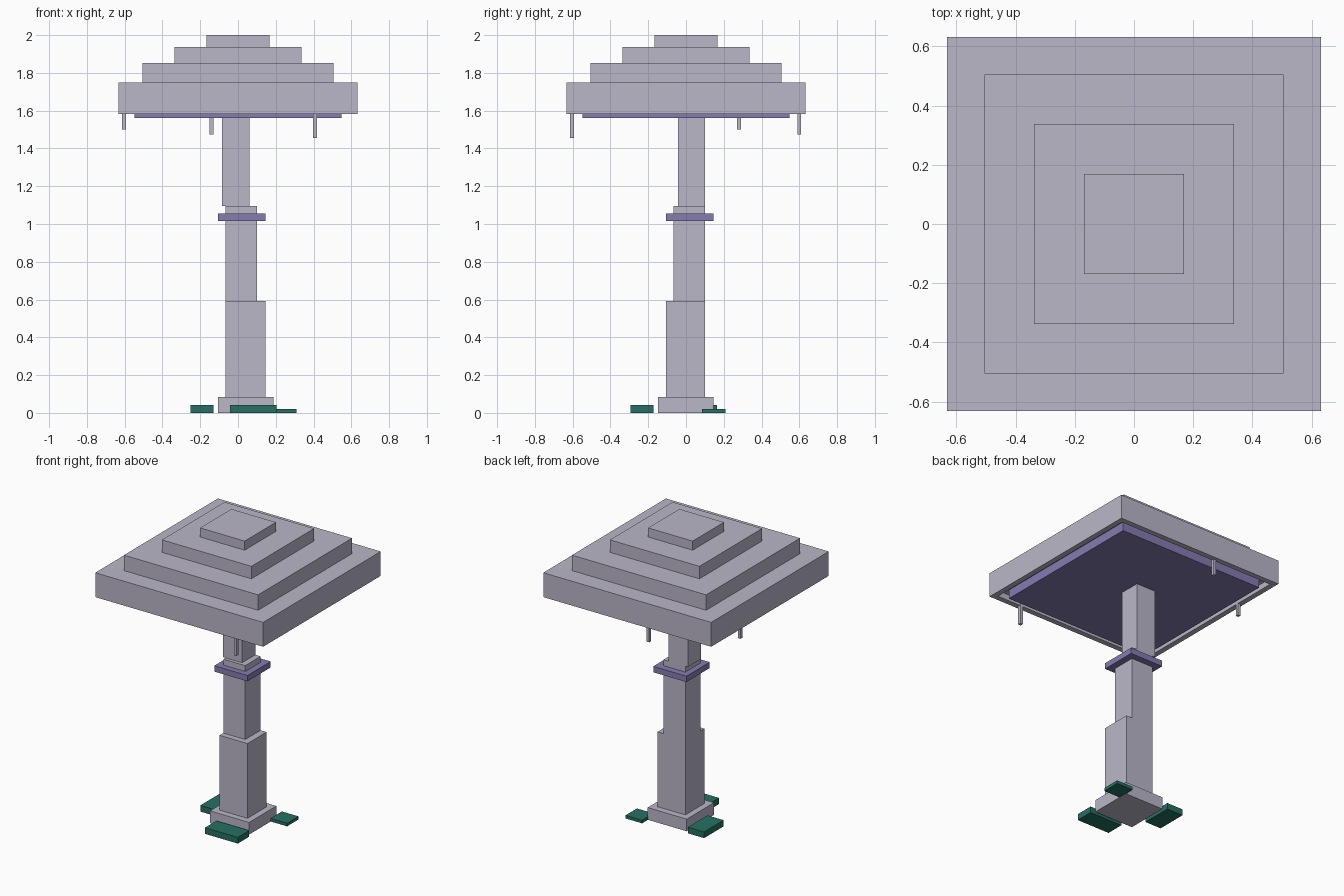
import bpy
import bmesh

default = bpy.data.objects.get("Cube")
if default:
    bpy.data.objects.remove(default, do_unlink=True)


def make_material(name, rgb):
    mat = bpy.data.materials.new(name)
    mat.use_nodes = True
    color = (*rgb, 1.0)
    mat.diffuse_color = color
    mat.node_tree.nodes["Principled BSDF"].inputs["Base Color"].default_value = color
    return mat


stone = make_material("pale lilac stone", (0.497, 0.474, 0.584))
purple = make_material("purple trim", (0.235, 0.202, 0.434))
green = make_material("deep green", (0.019, 0.162, 0.122))


def block(name, mat, x, y, z, recess=None):
    """Box from (min, max) ranges; recess = (rim width, depth) hollows the underside."""
    bm = bmesh.new()
    bmesh.ops.create_cube(bm, size=1)
    for v in bm.verts:
        v.co = [r[0] if c < 0 else r[1] for c, r in zip(v.co, (x, y, z))]
    if recess:
        bm.normal_update()
        bottom = min(bm.faces, key=lambda f: f.normal.z)
        bmesh.ops.inset_region(bm, faces=[bottom], thickness=recess[0])
        floor = bmesh.ops.extrude_discrete_faces(bm, faces=[bottom])["faces"][0]
        bmesh.ops.translate(bm, verts=floor.verts, vec=(0, 0, recess[1]))
    bmesh.ops.recalc_face_normals(bm, faces=bm.faces)
    mesh = bpy.data.meshes.new(name)
    bm.to_mesh(mesh)
    bm.free()
    mesh.materials.append(mat)
    obj = bpy.data.objects.new(name, mesh)
    bpy.context.collection.objects.link(obj)
    return obj


def square(half, center=0.0):
    return (center - half, center + half)


# Stem: slightly offset stacked blocks
narrow = (-0.065, 0.10)
collar = (-0.105, 0.145)
block("stem_base", stone, (-0.107, 0.187), (-0.148, 0.145), (0, 0.083))
block("lower_stem", stone, (-0.065, 0.145), (-0.105, 0.10), (0.083, 0.592))
block("middle_stem", stone, narrow, narrow, (0.592, 1.095))
block("stem_collar", purple, collar, collar, (1.015, 1.055))
block("upper_stem", stone, (-0.085, 0.06), (-0.042, 0.10), (1.095, 1.57))

# Stepped cap, the widest step hollow underneath
block("cap_rim", stone, square(0.632), square(0.632), (1.582, 1.748), recess=(0.052, 0.04))
for i, (half, z) in enumerate([(0.505, (1.748, 1.853)),
                               (0.337, (1.853, 1.938)),
                               (0.168, (1.938, 2.0))]):
    block(f"cap_step_{i + 1}", stone, square(half), square(half), z)
block("cap_underside", purple, square(0.548), square(0.548), (1.562, 1.622))

# Thin pegs hanging from the rim
for i, (px, py, low) in enumerate([(-0.603, 0.28, 1.50),
                                   (-0.14, 0.60, 1.475),
                                   (0.408, -0.603, 1.455)]):
    block(f"hanging_peg_{i + 1}", stone, square(0.01, px), square(0.01, py), (low, 1.59))

# Ground slabs around the base
block("front_slab", green, (-0.042, 0.205), (-0.295, -0.172), (0, 0.042))
block("right_slab", green, (-0.252, -0.13), (-0.045, 0.165), (0, 0.042))
block("left_slab", green, (0.185, 0.31), (0.085, 0.208), (0, 0.021))
